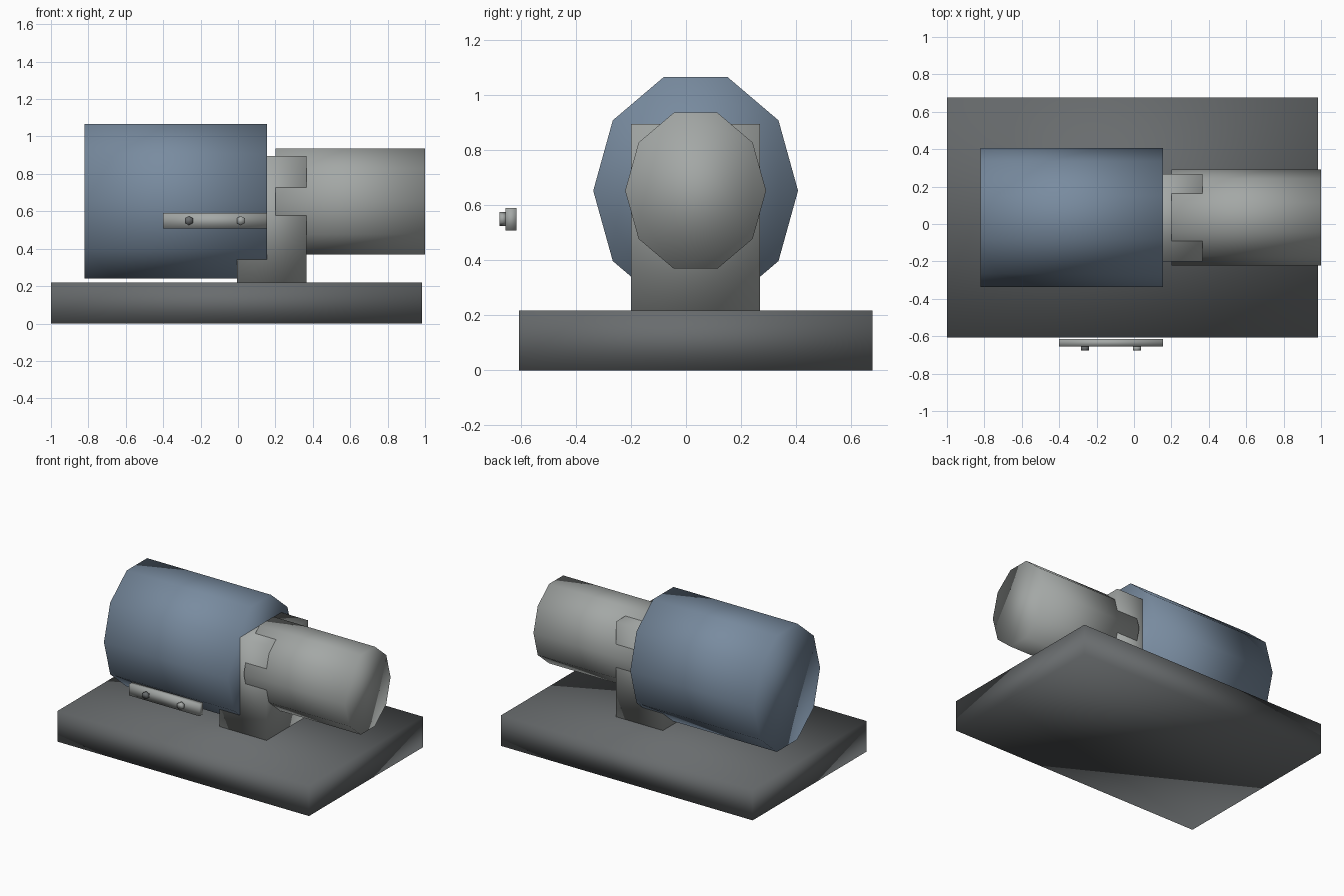
import bpy, bmesh
from math import cos, sin, pi
from mathutils import Vector

cube = bpy.data.objects.get("Cube")
if cube:
    bpy.data.objects.remove(cube, do_unlink=True)


def material(name, rgb):
    m = bpy.data.materials.new(name)
    m.use_nodes = True
    colour = (*rgb, 1)
    m.diffuse_color = colour
    m.node_tree.nodes["Principled BSDF"].inputs["Base Color"].default_value = colour
    return m


blue = material("steel blue", (0.19, 0.26, 0.35))
light_grey = material("light grey", (0.37, 0.39, 0.38))
dark_grey = material("dark grey", (0.14, 0.15, 0.155))


def prism(name, mat, ring, sweep):
    """Extrude a closed ring of points along a sweep vector, softly shaded."""
    bm = bmesh.new()
    face = bm.faces.new([bm.verts.new(p) for p in ring])
    result = bmesh.ops.extrude_face_region(bm, geom=[face], use_keep_orig=True)
    top = [v for v in result["geom"] if isinstance(v, bmesh.types.BMVert)]
    bmesh.ops.translate(bm, verts=top, vec=Vector(sweep))
    bmesh.ops.recalc_face_normals(bm, faces=bm.faces)
    for f in bm.faces:
        f.smooth = True
    mesh = bpy.data.meshes.new(name)
    bm.to_mesh(mesh)
    bm.free()
    mesh.materials.append(mat)
    obj = bpy.data.objects.new(name, mesh)
    bpy.context.collection.objects.link(obj)
    return obj


def box(name, mat, low, high):
    (x0, y0, z0), (x1, y1, z1) = low, high
    ring = [(x0, y0, z0), (x1, y0, z0), (x1, y1, z0), (x0, y1, z0)]
    return prism(name, mat, ring, (0, 0, z1 - z0))


def drum(name, mat, x0, x1, ry, rz, sides=10):
    """Ten-sided oval drum lying along x on the shared shaft axis."""
    ring = [(x0, 0.035 + ry * cos(2 * pi * i / sides),
             0.653 + rz * sin(2 * pi * i / sides)) for i in range(sides)]
    return prism(name, mat, ring, (x1 - x0, 0, 0))


# Base slab and upright bracket
box("base_slab", dark_grey, (-1, -0.607, 0), (0.985, 0.677, 0.218))
box("bracket", light_grey, (-0.005, -0.2, 0.218), (0.365, 0.268, 0.896))

# Large housing and smaller motor drum
drum("housing", blue, -0.822, 0.155, 0.372, 0.435)
drum("motor", light_grey, 0.2, 1, 0.256, 0.298)

# Detached front strip with two hexagonal bolts
box("strip", light_grey, (-0.4, -0.655, 0.508), (0.155, -0.615, 0.59))
for name, x, mat in (("left_bolt", 0.015, light_grey), ("right_bolt", -0.263, dark_grey)):
    hexagon = [(x + 0.025 * sin(i * pi / 3), -0.655, 0.55 + 0.025 * cos(i * pi / 3))
               for i in range(6)]
    prism(name, mat, hexagon, (0, -0.022, 0))
